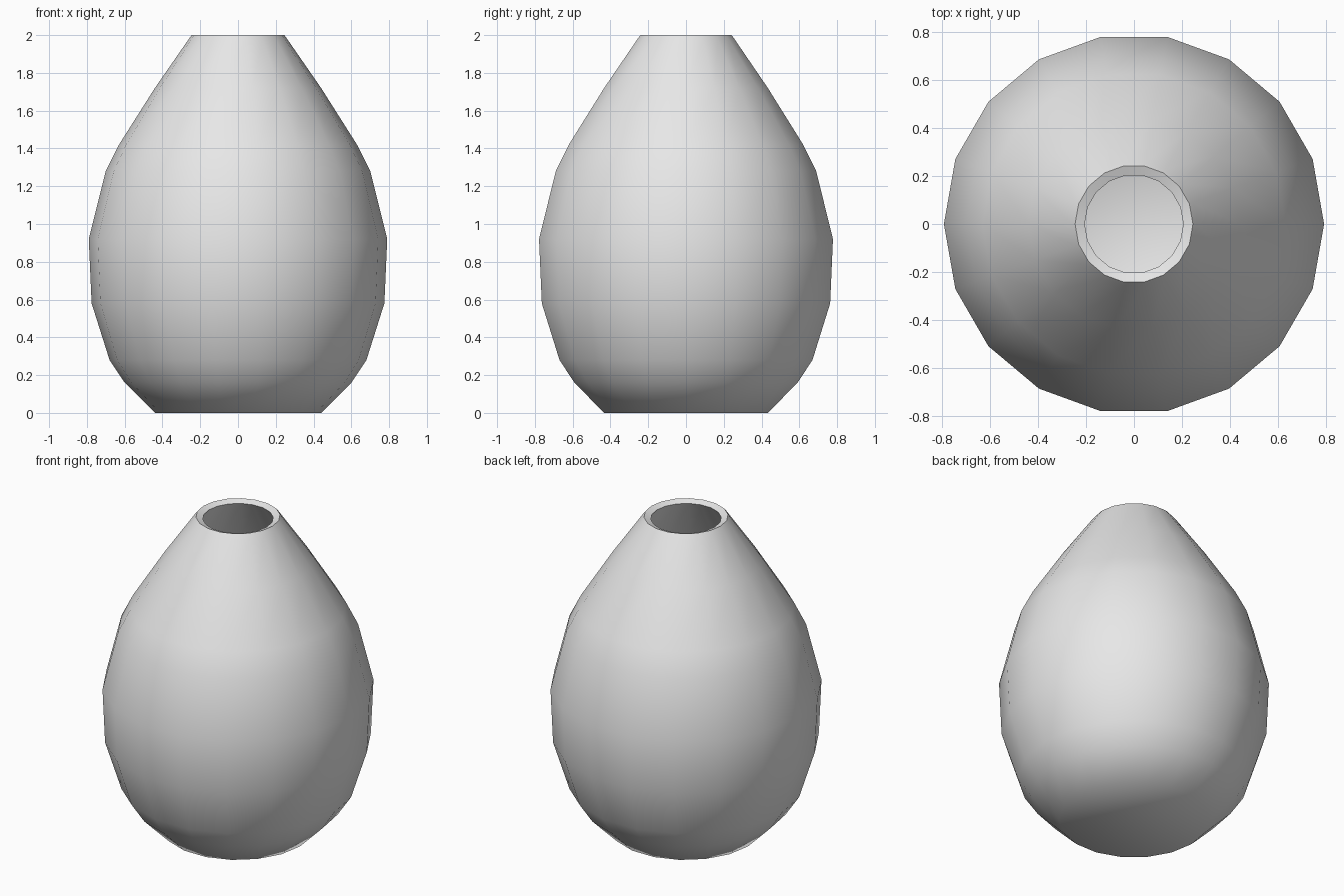
import bpy, bmesh, math

if "Cube" in bpy.data.objects:
    bpy.data.objects.remove(bpy.data.objects["Cube"])

SIDES = 18

# Outer wall from foot to rim, then back down the inside to the inner floor (radius, height)
outer = [(0.44, 0.0), (0.60, 0.16), (0.68, 0.28), (0.775, 0.58), (0.79, 0.92),
         (0.70, 1.28), (0.63, 1.42), (0.44, 1.72), (0.26, 1.98)]
rim = [(0.245, 2.0), (0.205, 1.985)]
inner = [(0.39, 1.70), (0.58, 1.40), (0.65, 1.26), (0.735, 0.92), (0.72, 0.60),
         (0.63, 0.31), (0.55, 0.19), (0.41, 0.06)]


def lathe(name, profile, material):
    """Revolve a profile around z and cap both ends."""
    bm = bmesh.new()
    rings = []
    for r, z in profile:
        rings.append([bm.verts.new((r * math.cos(a), r * math.sin(a), z))
                      for a in (2 * math.pi * i / SIDES for i in range(SIDES))])
    for lo, hi in zip(rings, rings[1:]):
        for i in range(SIDES):
            j = (i + 1) % SIDES
            bm.faces.new((lo[i], lo[j], hi[j], hi[i]))
    bm.faces.new(rings[0][::-1])   # underside
    bm.faces.new(rings[-1])        # inner floor
    bmesh.ops.recalc_face_normals(bm, faces=bm.faces)
    mesh = bpy.data.meshes.new(name)
    bm.to_mesh(mesh)
    bm.free()
    mesh.materials.append(material)
    obj = bpy.data.objects.new(name, mesh)
    bpy.context.collection.objects.link(obj)
    return obj


# One plain grey colour
grey = bpy.data.materials.new("light_grey")
grey.diffuse_color = (0.8, 0.8, 0.8, 1)
grey.use_nodes = True
grey.node_tree.nodes["Principled BSDF"].inputs["Base Color"].default_value = grey.diffuse_color

# Hollow vase body
vase = lathe("vase_body", outer + rim + inner, grey)
bpy.context.view_layer.objects.active = vase
vase.select_set(True)
bpy.ops.object.shade_smooth_by_angle(angle=math.radians(60))
